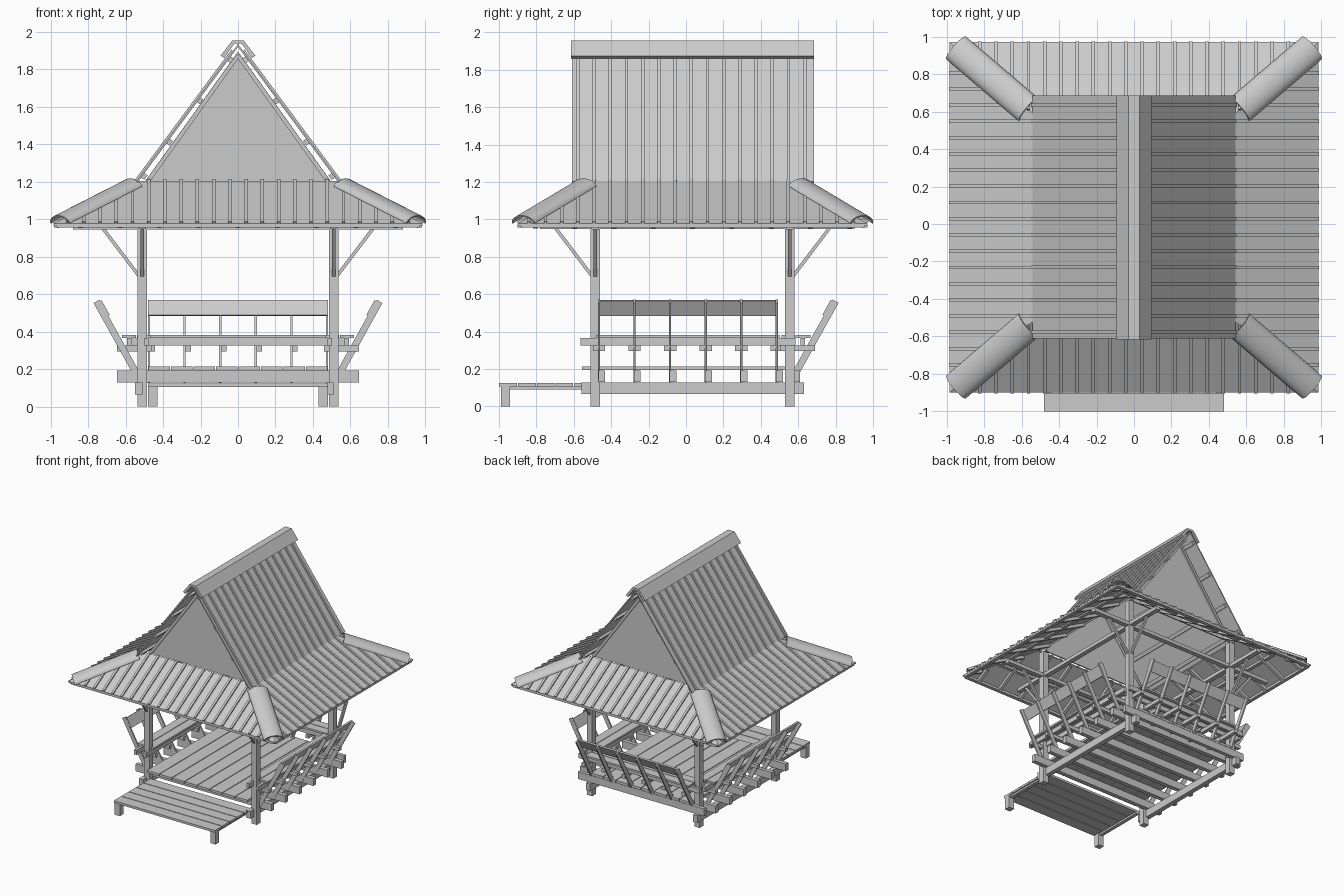
import bpy, bmesh, math
from mathutils import Vector, Matrix

if "Cube" in bpy.data.objects:
    bpy.data.objects.remove(bpy.data.objects["Cube"])

CY = 0.035                      # y centre of the pavilion body
PX, PY = 0.51, 0.52             # post half spacing
PITCH = 0.0866                  # roof rib spacing


class Part:
    """Collects solids into one named object."""
    def __init__(self, name):
        self.name, self.bm = name, bmesh.new()

    def prism(self, pts, vec, mat=None):
        mat = mat or Matrix()
        vec = Vector(vec)
        a = [self.bm.verts.new(mat @ Vector(p)) for p in pts]
        b = [self.bm.verts.new(mat @ (Vector(p) + vec)) for p in pts]
        self.bm.faces.new(a)
        self.bm.faces.new(b[::-1])
        for i in range(len(a)):
            j = (i + 1) % len(a)
            self.bm.faces.new((a[j], a[i], b[i], b[j]))

    def box(self, x0, x1, y0, y1, z0, z1, mat=None):
        self.prism([(x0, y0, z0), (x1, y0, z0), (x1, y1, z0), (x0, y1, z0)], (0, 0, z1 - z0), mat)

    def beam(self, p, q, w, h, up=(0, 0, 1), mat=None):
        p, q = Vector(p), Vector(q)
        d = (q - p).normalized()
        s = d.cross(Vector(up)).normalized()
        u = s.cross(d)
        self.prism([p + s * a * w / 2 + u * b * h / 2
                    for a, b in ((-1, -1), (1, -1), (1, 1), (-1, 1))], q - p, mat)

    def done(self, smooth=False):
        bmesh.ops.recalc_face_normals(self.bm, faces=self.bm.faces)
        me = bpy.data.meshes.new(self.name)
        self.bm.to_mesh(me)
        ob = bpy.data.objects.new(self.name, me)
        bpy.context.collection.objects.link(ob)
        if smooth:
            bpy.context.view_layer.objects.active = ob
            ob.select_set(True)
            bpy.ops.object.shade_smooth_by_angle(angle=math.radians(35))
            ob.select_set(False)


# corner posts and their diagonal braces
posts, braces = Part("corner_posts"), Part("post_braces")
for sx in (-1, 1):
    for sy in (-1, 1):
        x, y = sx * PX, CY + sy * PY
        posts.box(x - .025, x + .025, y - .025, y + .025, 0, 1.17)
        braces.beam((x + sx * .02, y, .70), (x + sx * .21, y, .95), .018, .018)
        braces.beam((x, y + sy * .02, .70), (x, y + sy * .21, .95), .018, .018, (1, 0, 0))
posts.done()
braces.done()

# floor: bearers, joists, boards
floor = Part("floor_frame")
for x in (-.53, .49):
    floor.box(x - .02, x + .02, -.56, .63, .065, .128)
for k in range(6):
    y = -.45 + .19 * k
    floor.box(-.645, .645, y - .018, y + .018, .13, .192)
floor.box(-.6, .6, .58, .61, .13, .192)
floor.done()
boards = Part("floor_boards")
for k in range(8):
    x = -.48 + .12 * k
    boards.box(x + .003, x + .117, -.555, .61, .194, .214)
boards.done()

# front step
step = Part("front_step")
for k in range(5):
    y = -1 + .1 * k
    step.box(-.48, .48, y + (.003 if k else 0), y + .097, .105, .124)
for sx in (-1, 1):
    step.box(sx * .455 - .025, sx * .455 + .025, -.99, -.94, 0, .106)
    step.box(sx * .455 - .015, sx * .455 + .015, -.99, -.5, .09, .106)
step.done()


# benches: local x runs along the seat, local y points outward from the post line
def bench(name, mat):
    b = Part(name)
    lean = Vector((0, .485, .875))
    foot, top = Vector((0, .008, .135)), Vector((0, .245, .562))
    for k in range(6):
        u = Vector((-.475 + .19 * k, 0, 0))
        b.beam(foot + u, top + u, .012, .036, mat=mat)
        b.box(u.x + .003, u.x + .033, -.05, .135, .295, .326, mat)
    for d in (-.02, .07):
        b.box(-.575, .575, d - .012, d + .012, .326, .366, mat)
    for d in (-.045, .035):
        b.box(-.49, .49, d, d + .075, .366, .382, mat)
    c = Vector((0, .202, .526))
    b.beam(c - Vector((.48, 0, 0)), c + Vector((.48, 0, 0)), .013, .09, lean, mat)
    b.done()


bench("back_bench", Matrix.Translation((0, .555, 0)))
bench("right_bench", Matrix.Translation((PX, .01, 0)) @ Matrix.Rotation(-math.pi / 2, 4, 'Z'))
bench("left_bench", Matrix.Translation((-PX, .01, 0)) @ Matrix.Rotation(math.pi / 2, 4, 'Z'))

# roof frame
frame = Part("roof_frame")
for s in (-1, 1):
    y, x = CY + s * PY, s * PX
    frame.box(-.88, .88, y - .02, y + .02, .945, .975)
    frame.box(x - .02, x + .02, -.78, .90, .947, .977)

# skirt roof: inner and outer rectangles, sheets, ribs, rafters
IX, IY, IZ = .54, .555, 1.205
OX, OY, OZ = .985, .935, .978
skirt, ribs = Part("skirt_roof_sheets"), Part("roof_ribs")


def skirt_point(t, drop=0):
    return Vector((IX + (OX - IX) * t, IY + (OY - IY) * t, IZ + (OZ - IZ) * t - drop))


for s in (-1, 1):
    def P(x, y, z):             # mirror about the body centre
        return Vector((s * x, CY + s * y, z))
    for along_y in (True, False):
        a, b = skirt_point(0), skirt_point(1)
        if along_y:
            quad = [P(a.x, -a.y, a.z), P(a.x, a.y, a.z), P(b.x, b.y, b.z), P(b.x, -b.y, b.z)]
            inner, outer = IY, OY
        else:
            quad = [P(-a.x, a.y, a.z), P(a.x, a.y, a.z), P(b.x, b.y, b.z), P(-b.x, b.y, b.z)]
            inner, outer = IX, OX
        skirt.prism(quad, (0, 0, -.01))

        def on(v, t, dz):       # point at position v along the side, t down the slope
            q = skirt_point(t)
            return Vector((s * q.x, v, q.z + dz)) if along_y else Vector((v, CY + s * q.y, q.z + dz))
        centre = CY if along_y else 0
        for k in range(-14, 16):
            v = (.028 + PITCH * k) if along_y else PITCH * (k - .5)
            r = abs(v - centre)
            if r > outer - .04:
                continue
            t0 = max(0, (r - inner) / (outer - inner))
            ribs.beam(on(v, t0, .004), on(v, 1, .004), .018, .014)
        for k in range(-4, 5):  # rafters and eave battens under the sheets
            v = centre + k * .21
            r = abs(v - centre)
            t0 = max(0, (r - inner) / (outer - inner))
            if t0 < .8:
                frame.beam(on(v, t0, -.024), on(v, .96, -.024), .025, .025)
        for t in (.5, .96):
            e = inner + (outer - inner) * t
            frame.beam(on(centre - e, t, -.02), on(centre + e, t, -.02), .03, .02)
skirt.done()

# steep main roof: sheets, ribs, purlins
main = Part("main_roof_sheets")
AZ = 1.935
for s in (-1, 1):
    n = Vector((s * (AZ - IZ), 0, IX)).normalized()
    top, low = Vector((0, 0, AZ)), Vector((s * (IX + .002), 0, IZ - .002))
    y0, y1 = Vector((0, -.61, 0)), Vector((0, .685, 0))
    main.prism([top + y0, top + y1, low + y1, low + y0], -n * .009)
    for k in range(15):
        y = Vector((0, -.578 + PITCH * k, 0))
        ribs.beam(top.lerp(low, .05) + n * .004 + y, low + n * .004 + y, .018, .014, n)
    for t in (.1, .4, .7, .95):
        c = top.lerp(low, t) - n * .019
        frame.beam(c + y0 * .98, c + y1 * .98, .03, .02, n)
main.done()
ribs.done()
frame.done()

# ridge cap
cap = Part("ridge_cap")
half = [(.03, 1.955), (.093, 1.873), (.074, 1.861), (.02, 1.937)]
prof = half + [(-x, z) for x, z in half[::-1]]
cap.prism([(x, -.615, z) for x, z in prof], (0, 1.3, 0))
cap.done()

# gable panels with raking trim
gable = Part("gable_panels")
for s in (-1, 1):
    y = CY + s * .51
    gable.prism([(-.505, y, 1.19), (.505, y, 1.19), (0, y, 1.895)], (0, s * .01, 0))
    for sx in (-1, 1):
        gable.beam((sx * .487, y + s * .008, 1.195), (0, y + s * .008, 1.875), .022, .025, (0, 1, 0))
gable.done()

# curved hip caps
hips = Part("hip_caps")
N = 12
for sx in (-1, 1):
    for sy in (-1, 1):
        def H(t):
            q = skirt_point(t)
            return Vector((sx * q.x, CY + sy * q.y, q.z))
        p, q = H(.06), H(.93)
        d = (q - p).normalized()
        side = d.cross(Vector((0, 0, 1))).normalized()
        up = side.cross(d)
        ring = []
        for grow, order in ((0, range(N + 1)), (-.008, range(N, -1, -1))):
            for i in order:
                a = math.pi * i / N
                ring.append(p + side * math.cos(a) * (.08 + grow)
                            + up * (math.sin(a) * (.045 + grow) - .016))
        hips.prism(ring, q - p)
hips.done(smooth=True)
